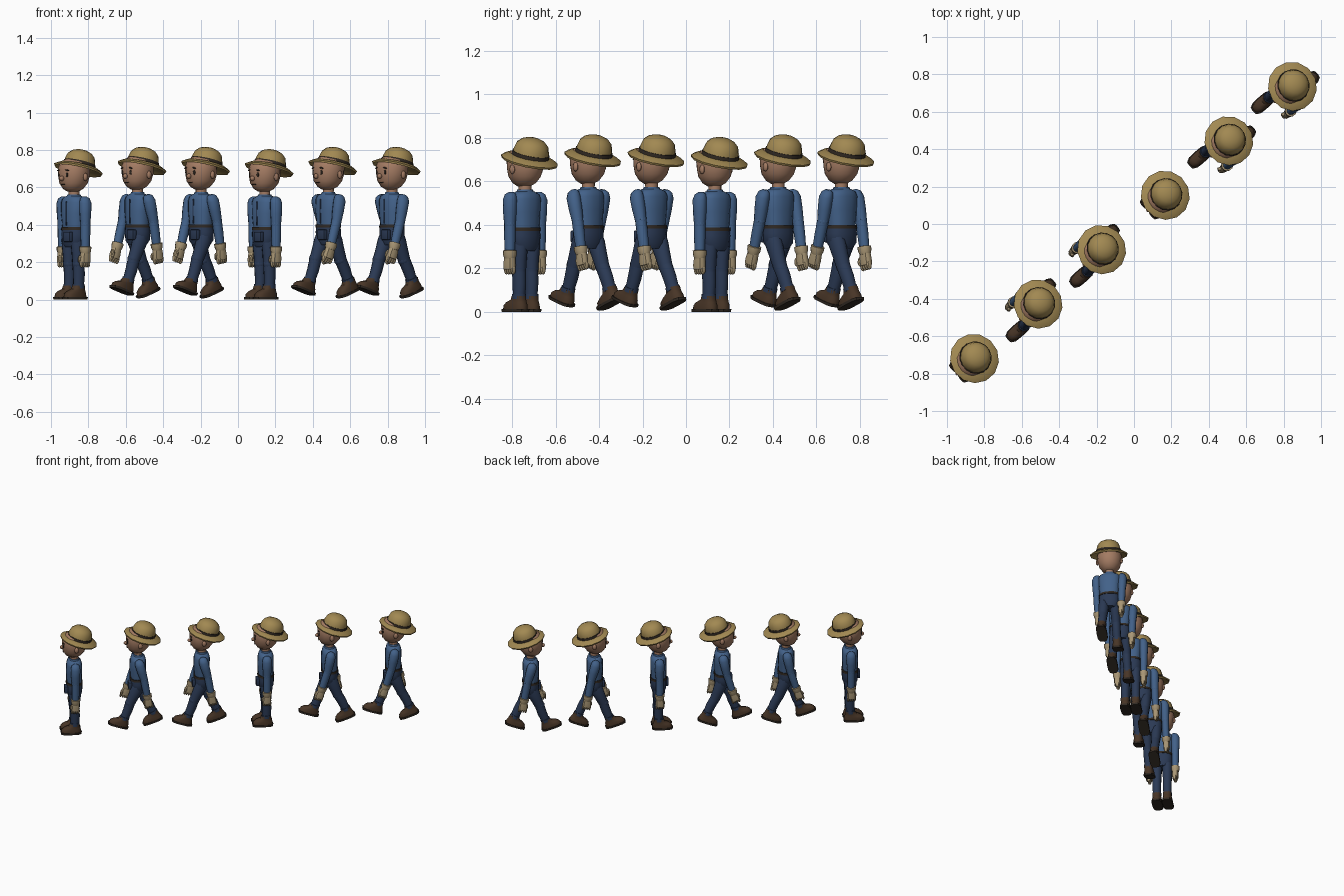
import bpy, bmesh
from math import sin, cos, pi, radians
from mathutils import Matrix, Vector

if "Cube" in bpy.data.objects:
    bpy.data.objects.remove(bpy.data.objects["Cube"])


def material(name, rgb):
    m = bpy.data.materials.new(name)
    m.diffuse_color = (*rgb, 1)
    m.use_nodes = True
    m.node_tree.nodes["Principled BSDF"].inputs["Base Color"].default_value = m.diffuse_color
    return m


STRAW = material("straw", (0.36, 0.25, 0.085))
DARK = material("dark", (0.03, 0.022, 0.016))
SKIN = material("skin", (0.37, 0.20, 0.125))
SHIRT = material("shirt_blue", (0.055, 0.12, 0.25))
DENIM = material("denim", (0.024, 0.042, 0.09))
GLOVE = material("glove", (0.40, 0.31, 0.18))
LEATHER = material("leather", (0.065, 0.036, 0.02))

parts = []  # (name, mesh, pose group)


def loft(name, group, mat, rings, n=14, power=2.0, closed=False, tilt=None):
    """Rings are (x, y, z, half width, half depth); power > 2 squares them off."""
    bm = bmesh.new()
    loops = []
    for x, y, z, rx, ry in rings:
        loop = []
        for i in range(n):
            a = 2 * pi * (i + 0.5) / n
            c, s = cos(a), sin(a)
            k = (abs(c) ** power + abs(s) ** power) ** (-1 / power)
            loop.append(bm.verts.new((x + rx * c * k, y + ry * s * k, z)))
        loops.append(loop)
    pairs = list(zip(loops, loops[1:]))
    if closed:
        pairs.append((loops[-1], loops[0]))
    else:
        bm.faces.new(loops[0][::-1])
        bm.faces.new(loops[-1])
    for lo, hi in pairs:
        for i in range(n):
            j = (i + 1) % n
            bm.faces.new((lo[i], lo[j], hi[j], hi[i]))
    if tilt:
        bmesh.ops.transform(bm, matrix=tilt, verts=bm.verts)
    finish(name, group, mat, bm)


def ball(name, group, mat, loc, size, rot=0.0, seg=10):
    bm = bmesh.new()
    m = Matrix.Translation(loc) @ Matrix.Rotation(rot, 4, 'Y') @ Matrix.Diagonal((*size, 1))
    bmesh.ops.create_uvsphere(bm, u_segments=seg, v_segments=seg - 3, radius=1, matrix=m)
    finish(name, group, mat, bm)


def block(name, group, mat, loc, size, bevel=0.006):
    bm = bmesh.new()
    bmesh.ops.create_cube(bm, size=1, matrix=Matrix.Translation(loc) @ Matrix.Diagonal((*size, 1)))
    bmesh.ops.bevel(bm, geom=bm.edges[:], offset=bevel, segments=2, affect='EDGES', profile=0.5)
    finish(name, group, mat, bm)


def finish(name, group, mat, bm):
    bmesh.ops.recalc_face_normals(bm, faces=bm.faces)
    me = bpy.data.meshes.new(name)
    bm.to_mesh(bm and me)
    bm.free()
    me.materials.append(mat)
    for p in me.polygons:
        p.use_smooth = True
    me.set_sharp_from_angle(angle=radians(40))
    parts.append((name, me, group))


def turn(pivot, degrees):
    """Swing about a sideways axis; positive moves a hanging limb forward."""
    p = Vector(pivot)
    return Matrix.Translation(p) @ Matrix.Rotation(-radians(degrees), 4, 'X') @ Matrix.Translation(-p)


# torso, waist, neck (figure faces -y)
loft("shirt", "body", SHIRT, [(0, 0, .345, .066, .050), (0, 0, .39, .068, .052), (0, -.002, .46, .074, .056),
     (0, 0, .52, .078, .054), (0, 0, .54, .070, .048), (0, 0, .553, .045, .036)], 16, 2.5)
loft("trouser_waist", "body", DENIM, [(0, 0, .28, .050, .044), (0, 0, .305, .072, .054), (0, 0, .35, .074, .057),
     (0, 0, .385, .071, .055)], 16, 2.4)
loft("belt", "body", DARK, [(0, 0, .372, .074, .059), (0, 0, .388, .073, .058)], 16, 2.4)
loft("collar", "body", SHIRT, [(0, 0, .545, .046, .038), (0, 0, .562, .037, .034)])
loft("neck", "body", SKIN, [(0, 0, .54, .029, .029), (0, 0, .60, .030, .030)])
block("front_pouch", "body", DENIM, (.02, -.060, .335), (.055, .026, .055))
block("shirt_placket", "body", DENIM, (0, -.056, .46), (.007, .006, .13), .002)

# head and face
loft("head", "body", SKIN, [(0, -.008, .577, .028, .030), (0, -.006, .592, .052, .056), (0, -.003, .622, .074, .077),
     (0, 0, .66, .084, .085), (0, 0, .70, .086, .086), (0, .004, .735, .074, .076), (0, .01, .76, .035, .04)], 18)
ball("nose", "body", SKIN, (0, -.086, .648), (.012, .015, .014))
ball("mouth", "body", DARK, (0, -.0765, .615), (.018, .004, .003))
for s in (-1, 1):
    ball("eye", "body", DARK, (s * .032, -.077, .668), (.008, .005, .013))
    ball("eyebrow", "body", DARK, (s * .033, -.078, .692), (.015, .006, .004), s * .2)
    ball("ear", "body", SKIN, (s * .085, .008, .655), (.010, .015, .021))

# straw hat tipped up at the front
tip = Matrix.Translation((0, .034, .706)) @ Matrix.Rotation(radians(-16), 4, 'X')
loft("hat_brim", "body", STRAW, [(0, 0, -.018, .130, .130), (0, 0, -.008, .134, .134), (0, 0, .006, .112, .112),
     (0, 0, .012, .078, .078), (0, 0, .002, .078, .078), (0, 0, -.006, .110, .110)], 13, closed=True, tilt=tip)
loft("hat_crown", "body", STRAW, [(0, 0, 0, .086, .086), (0, 0, .035, .083, .083), (0, 0, .065, .074, .074),
     (0, 0, .084, .055, .055), (0, 0, .094, .030, .030), (0, 0, .097, .010, .010)], 16, tilt=tip)
loft("hat_band", "body", DARK, [(0, 0, .006, .089, .089), (0, 0, .026, .087, .087)], 16, tilt=tip)

for s, side in ((-1, "right"), (1, "left")):
    # arm: sleeve, elbow, forearm, cuff, gloved hand
    g, x = side + "_arm", s * .093
    loft(g + "_sleeve", g, SHIRT, [(x, 0, .405, .026, .027), (x, 0, .46, .030, .032), (x, 0, .515, .031, .034),
         (x - s * .004, 0, .54, .024, .028), (x - s * .008, 0, .55, .012, .014)], 12)
    f = side + "_forearm"
    ball(side + "_elbow", f, SHIRT, (x, 0, .405), (.027, .028, .027))
    loft(f, f, SHIRT, [(x, 0, .27, .022, .024), (x, 0, .34, .025, .027), (x, 0, .405, .026, .027)], 12)
    loft(side + "_glove_cuff", f, GLOVE, [(x, 0, .245, .024, .026), (x, 0, .262, .030, .032),
         (x, 0, .282, .031, .033), (x, 0, .284, .022, .024)], 12)
    loft(side + "_palm", f, GLOVE, [(x, -.002, .195, .020, .029), (x, -.002, .215, .022, .031),
         (x, 0, .25, .021, .026)], 12, 2.8)
    for i in range(4):
        ball(side + "_finger", f, GLOVE, (x - s * .002, -.025 + i * .0155, .193), (.014, .009, .022), 0, 8)
    ball(side + "_thumb", f, GLOVE, (x - s * .012, -.028, .216), (.011, .011, .022), s * .2, 8)

    # leg: thigh, knee, shin, cuff
    x = s * .037
    loft(side + "_thigh", side + "_thigh", DENIM, [(x, 0, .185, .031, .034), (x, 0, .24, .034, .038),
         (x, 0, .30, .037, .045), (x, 0, .345, .033, .042)], 12)
    g = side + "_shin"
    ball(side + "_knee", g, DENIM, (x, -.002, .19), (.032, .035, .032))
    loft(g, g, DENIM, [(x, 0, .06, .027, .029), (x, .003, .13, .030, .033), (x, 0, .19, .031, .034)], 12)
    loft(side + "_trouser_cuff", g, DENIM, [(x, 0, .06, .032, .034), (x, 0, .082, .032, .034)], 12)
    # shoe
    g = side + "_foot"
    loft(side + "_sole", g, DARK, [(x, -.025, 0, .036, .072), (x, -.025, .013, .037, .074)], 16, 4)
    loft(side + "_shoe", g, LEATHER, [(x, -.025, .013, .034, .069), (x, -.024, .03, .034, .067),
         (x, -.018, .044, .031, .056), (x, -.004, .056, .029, .038), (x, 0, .074, .029, .033)], 16, 2.8)
    block(side + "_shoe_strap", g, DARK, (x, -.040, .044), (.046, .012, .010), .003)


def pose(lead):
    """Joint matrices; lead is +1 for left leg forward, -1 for right, 0 standing."""
    groups = {"body": Matrix()}
    for s, side in ((-1, "right"), (1, "left")):
        d = s * lead
        thigh, shin, foot = {0: (0, 0, 0), 1: (24, -4, -2), -1: (-22, -4, 6)}[d]
        arm, elbow = {0: (0, 0), 1: (-15, 5), -1: (11, 6)}[d]
        groups[side + "_thigh"] = turn((0, 0, .335), thigh)
        groups[side + "_shin"] = groups[side + "_thigh"] @ turn((0, 0, .19), shin)
        groups[side + "_foot"] = groups[side + "_shin"] @ turn((0, 0, .05), foot)
        groups[side + "_arm"] = turn((0, 0, .525), arm)
        groups[side + "_forearm"] = groups[side + "_arm"] @ turn((0, 0, .405), elbow)
    return groups


# six figures walking in a diagonal line
for i, lead in enumerate((0, 1, 1, 0, -1, -1)):
    place = (Matrix.Translation((-.877 + .34 * i, -.74 + .291 * i, .012 * abs(lead)))
             @ Matrix.Rotation(radians(-49), 4, 'Z'))
    groups = pose(lead)
    for name, me, g in parts:
        ob = bpy.data.objects.new(f"walker_{i + 1}_{name}", me)
        ob.matrix_world = place @ groups[g]
        bpy.context.collection.objects.link(ob)
